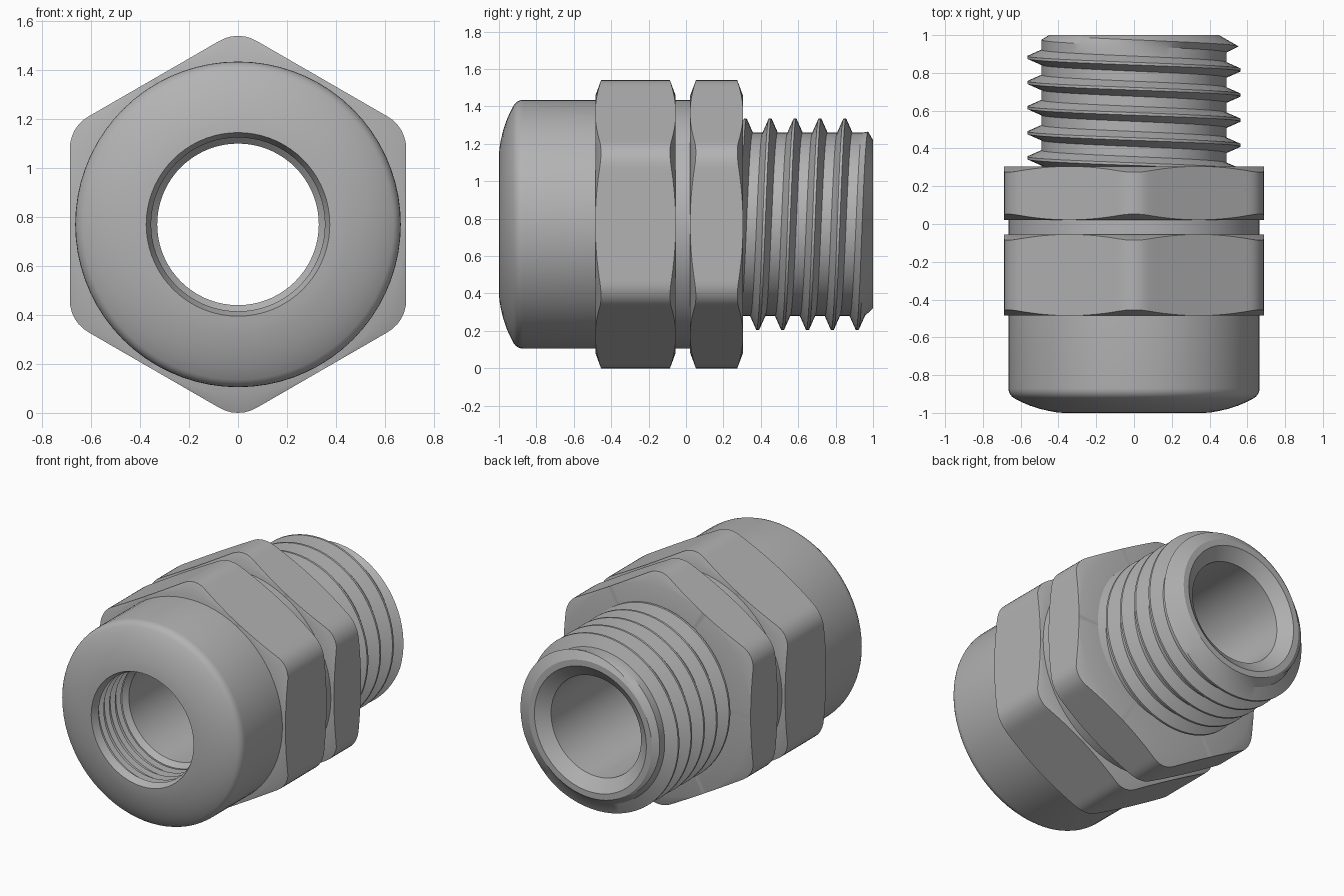
import bpy, bmesh
from math import sin, cos, pi, radians, sqrt

if "Cube" in bpy.data.objects:
    bpy.data.objects.remove(bpy.data.objects["Cube"])

AXIS_Z = 0.77       # height of the horizontal axis
FLAT = 0.687        # half the width across the hexagon flats
FILLET = 0.15       # rounding of the hexagon corners

grey = bpy.data.materials.new("plain_grey")
grey.use_nodes = True
colour = (0.45, 0.45, 0.45, 1)
grey.diffuse_color = colour
grey.node_tree.nodes["Principled BSDF"].inputs["Base Color"].default_value = colour


def sweep(name, section, steps):
    """Skin of the (y, radius) sections found at each angle about the axis."""
    bm = bmesh.new()
    columns = []
    for i in range(steps + 1):
        a = 2 * pi * i / steps
        columns.append([bm.verts.new((r * sin(a), y, AXIS_Z + r * cos(a)))
                        for y, r in section(a)])
    for c, d in zip(columns, columns[1:]):
        for j in range(len(c) - 1):
            bm.faces.new((c[j], d[j], d[j + 1], c[j + 1]))
    bmesh.ops.remove_doubles(bm, verts=bm.verts, dist=0.0002)
    bmesh.ops.dissolve_degenerate(bm, edges=bm.edges, dist=0.0001)
    bmesh.ops.recalc_face_normals(bm, faces=bm.faces)
    mesh = bpy.data.meshes.new(name)
    bm.to_mesh(mesh)
    bm.free()
    mesh.materials.append(grey)
    obj = bpy.data.objects.new(name, mesh)
    bpy.context.collection.objects.link(obj)
    bpy.ops.object.select_all(action='DESELECT')
    obj.select_set(True)
    bpy.context.view_layer.objects.active = obj
    bpy.ops.object.shade_smooth_by_angle(angle=radians(28))
    return obj


def lathe(name, profile, steps=72):
    return sweep(name, lambda a: profile, steps)


def hex_radius(a):
    """Radius of the rounded hexagon, with a corner at the top."""
    a = abs((a + pi / 6) % (pi / 3) - pi / 6)
    d = (FLAT - FILLET) / cos(pi / 6)
    if a > radians(5.7):
        return FLAT / cos(pi / 6 - a)
    return d * cos(a) + sqrt(FILLET ** 2 - (d * sin(a)) ** 2)


def hex_nut(name, y0, y1, inner):
    def section(a):
        r = hex_radius(a)
        cut = (r - FLAT) * 0.37      # conical chamfer on the corners
        return [(y0, inner), (y0, FLAT), (y0 + cut, r),
                (y1 - cut, r), (y1, FLAT), (y1, inner), (y0, inner)]
    return sweep(name, section, 180)


# Domed cap: outer wall, rounded shoulder, shallow dome and mouth
cap = [(-0.45, 0.4), (-0.45, 0.665), (-0.87, 0.665)]
cap += [(-0.87 - 0.06 * sin(t), 0.605 + 0.06 * cos(t))
        for t in (radians(d) for d in (15, 30, 45, 60))]
cap += [(-0.945, 0.59), (-0.962, 0.55), (-0.978, 0.5), (-0.99, 0.45),
        (-0.997, 0.41), (-1, 0.375), (-0.95, 0.355)]
# Ridges inside the mouth
for k in range(4):
    y = -0.93 + 0.06 * k
    cap += [(y, 0.39), (y + 0.03, 0.39), (y + 0.04, 0.36)]
cap += [(-0.7, 0.4), (-0.45, 0.4)]
lathe("domed_cap", cap)

# Hexagonal nuts and the collar between them
hex_nut("cap_hex", -0.485, -0.055, 0.4)
hex_nut("body_hex", 0.022, 0.305, 0.4)
lathe("collar", [(-0.08, 0.4), (-0.08, 0.665), (0.05, 0.665), (0.05, 0.4)])

# Through bore with a flared back rim
lathe("bore", [(-0.7, 0.41), (-0.7, 0.36), (-0.67, 0.33), (0.94, 0.33),
               (1, 0.41), (1, 0.45)])

# Helical thread with a chamfered tip
PITCH = 0.133
RIDGE = [(-0.04, 0.49), (-0.007, 0.565), (0.007, 0.565), (0.04, 0.49)]


def thread_section(a):
    points = []
    for k in range(-3, 8):
        crest = 0.45 + PITCH * (k - a / (2 * pi))
        for offset, r in RIDGE:
            y = min(max(crest + offset, 0.295), 1)
            points.append((y, min(r, 0.45 + 1.75 * (1 - y))))
    return points


sweep("thread", thread_section, 72)
